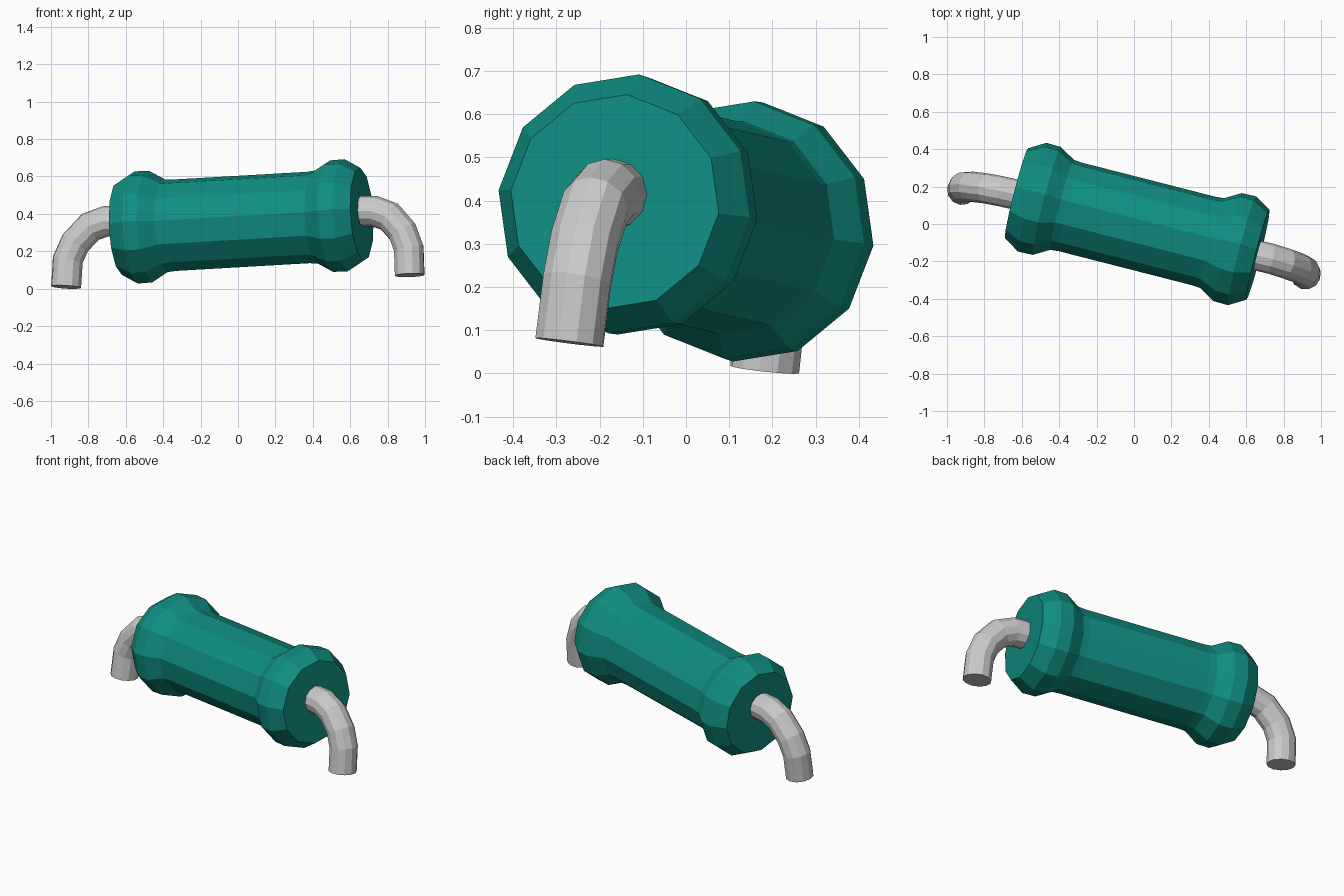
import bpy, bmesh, math
from mathutils import Vector, Matrix

if "Cube" in bpy.data.objects:
    bpy.data.objects.remove(bpy.data.objects["Cube"])

CENTRE = Vector((0.017, 0, 0.36))
AXIS = Vector((0.967, -0.247, 0.056)).normalized()
SIDE = Vector((0, 0, 1)).cross(AXIS).normalized()
UP = AXIS.cross(SIDE)
ROLL = math.radians(6)

teal = bpy.data.materials.new("teal")
teal.diffuse_color = (0.005, 0.27, 0.22, 1)
teal.use_nodes = True
teal.node_tree.nodes["Principled BSDF"].inputs["Base Color"].default_value = teal.diffuse_color


def lathe(name, profile, sides):
    """Closed faceted solid turned about the tilted axis."""
    bm = bmesh.new()
    rings = []
    for t, r in profile:
        ring = []
        for i in range(sides):
            a = ROLL + 2 * math.pi * i / sides
            p = CENTRE + AXIS * t + (UP * math.cos(a) + SIDE * math.sin(a)) * r
            ring.append(bm.verts.new(p))
        rings.append(ring)
    for a, b in zip(rings, rings[1:]):
        for i in range(sides):
            j = (i + 1) % sides
            bm.faces.new((a[i], a[j], b[j], b[i]))
    bm.faces.new(rings[0])
    bm.faces.new(rings[-1])
    bmesh.ops.recalc_face_normals(bm, faces=bm.faces)
    mesh = bpy.data.meshes.new(name)
    bm.to_mesh(mesh)
    bm.free()
    obj = bpy.data.objects.new(name, mesh)
    bpy.context.collection.objects.link(obj)
    return obj


def wire(name, points, radius, sides):
    """Bent faceted tube with mitred joints and flat ends."""
    pts = [Vector(p) for p in points]
    dirs = [(b - a).normalized() for a, b in zip(pts, pts[1:])]
    bm = bmesh.new()
    rings = []
    across = SIDE
    for k, p in enumerate(pts):
        d0, d1 = dirs[max(k - 1, 0)], dirs[min(k, len(dirs) - 1)]
        d = (d0 + d1).normalized()
        across = (across - d * across.dot(d)).normalized()
        out = d.cross(across)
        stretch = 1 / d.dot(d0)
        rings.append([bm.verts.new(p + radius * (across * math.cos(a) + out * math.sin(a) * stretch))
                      for a in (2 * math.pi * i / sides for i in range(sides))])
    for a, b in zip(rings, rings[1:]):
        for i in range(sides):
            j = (i + 1) % sides
            bm.faces.new((a[i], a[j], b[j], b[i]))
    bm.faces.new(rings[0])
    bm.faces.new(rings[-1])
    bmesh.ops.recalc_face_normals(bm, faces=bm.faces)
    mesh = bpy.data.meshes.new(name)
    bm.to_mesh(mesh)
    bm.free()
    obj = bpy.data.objects.new(name, mesh)
    bpy.context.collection.objects.link(obj)
    return obj


# Body: slim barrel with a flared collar at each end
half = [(0.37, 0.246), (0.415, 0.25), (0.50, 0.30), (0.58, 0.302), (0.667, 0.25)]
body = lathe("body", [(-t, r) for t, r in reversed(half)] + half, 12)
body.data.materials.append(teal)

# Leads: wires leaving each end and bending down
wire("right_lead", [(0.60, -0.155, 0.415), (0.73, -0.185, 0.415), (0.81, -0.21, 0.385),
                    (0.88, -0.235, 0.305), (0.913, -0.252, 0.215), (0.918, -0.27, 0.072)], 0.081, 12)
wire("left_lead", [(-0.60, 0.15, 0.362), (-0.71, 0.175, 0.36), (-0.79, 0.19, 0.33),
                   (-0.87, 0.20, 0.245), (-0.91, 0.198, 0.155), (-0.919, 0.182, 0.009)], 0.081, 12)
